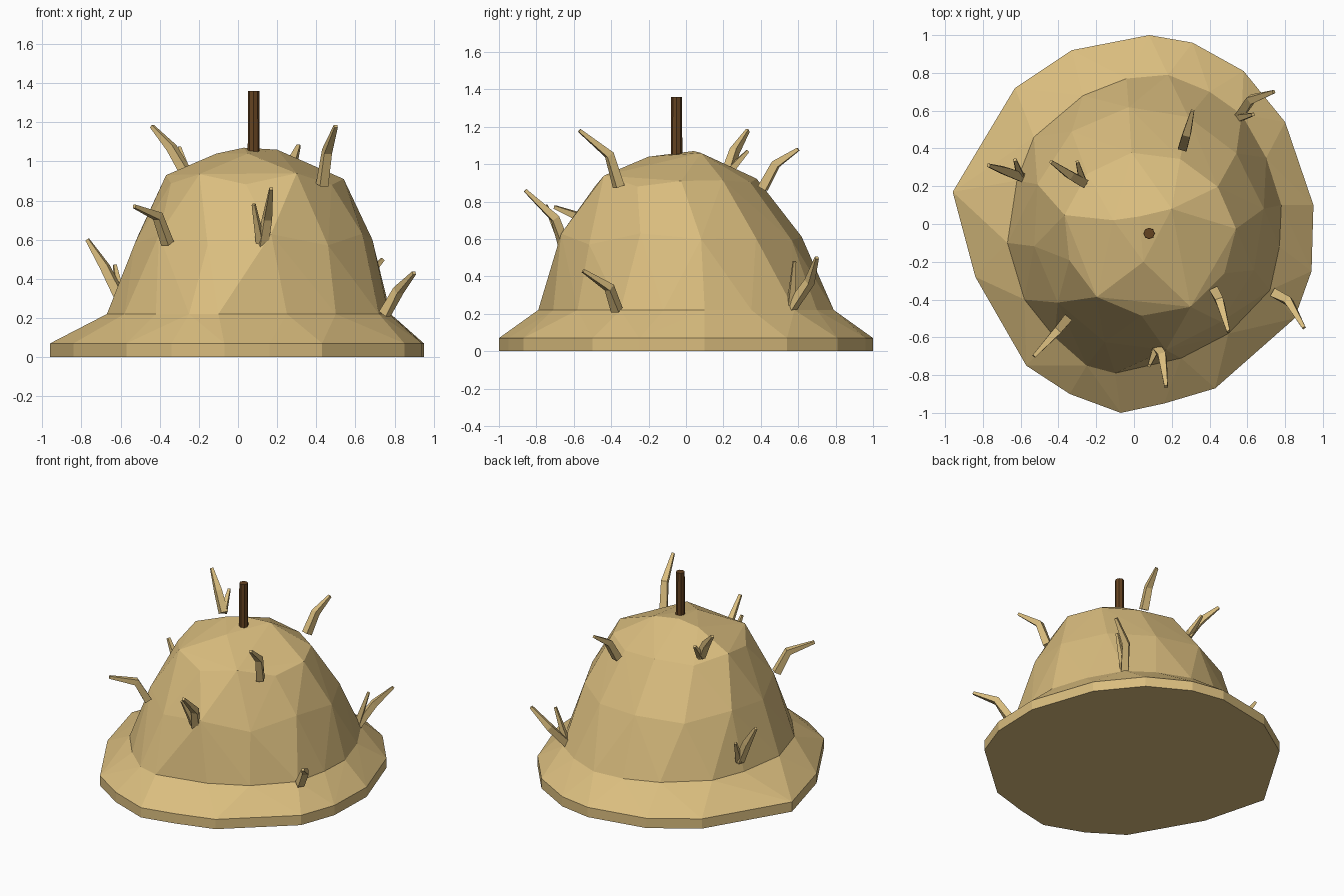
import bpy
import bmesh
from math import cos, sin, tau
from mathutils import Vector

cube = bpy.data.objects.get("Cube")
if cube:
    bpy.data.objects.remove(cube, do_unlink=True)


def make_material(name, colour):
    mat = bpy.data.materials.new(name)
    mat.use_nodes = True
    mat.diffuse_color = (*colour, 1)
    mat.node_tree.nodes["Principled BSDF"].inputs["Base Color"].default_value = (*colour, 1)
    return mat


straw = make_material("straw", (0.70, 0.51, 0.21))
brown_wood = make_material("brown wood", (0.13, 0.056, 0.015))


def finish(bm, name, material):
    """Turn a bmesh into a flat shaded object."""
    bmesh.ops.recalc_face_normals(bm, faces=bm.faces)
    mesh = bpy.data.meshes.new(name)
    bm.to_mesh(mesh)
    bm.free()
    mesh.materials.append(material)
    obj = bpy.data.objects.new(name, mesh)
    bpy.context.collection.objects.link(obj)
    return obj


def ring(sides, centre, radius_x, radius_y, height, phase):
    """Slightly uneven ring of points around the stack."""
    points = []
    for i in range(sides):
        angle = tau * (i + phase) / sides
        wobble = 1 + 0.025 * sin(5 * i + phase)
        points.append((centre[0] + radius_x * wobble * cos(angle),
                       centre[1] + radius_y * wobble * sin(angle),
                       height + 0.03 * sin(3 * i)))
    return points


def add_hull(bm, points):
    verts = [bm.verts.new(p) for p in points]
    result = bmesh.ops.convex_hull(bm, input=verts)
    loose = [v for v in verts if v.is_valid and not v.link_faces]
    bmesh.ops.delete(bm, geom=loose, context="VERTS")
    return result


# Outlines of the ground skirt and of the foot of the dome
skirt_outline = [
    (.08, 1), (.31, .96), (.58, .81), (.8, .54), (.95, .1), (.94, -.25),
    (.85, -.5), (.43, -.87), (.16, -.95), (-.07, -1), (-.34, -.9),
    (-.57, -.75), (-.84, -.28), (-.96, .17), (-.63, .72), (-.33, .92)]
foot_outline = [
    (.18, .79), (.4, .7), (.57, .58), (.7, .35), (.78, .1), (.77, -.12),
    (.72, -.35), (.5, -.58), (.25, -.71), (-.1, -.79), (-.25, -.75),
    (-.42, -.6), (-.58, -.4), (-.67, -.1), (-.62, .23), (-.53, .46),
    (-.27, .68), (-.04, .77)]
foot_height = 0.22
foot = [(x, y, foot_height) for x, y in foot_outline]

# Haystack: skirt hull and dome hull welded along the foot
stack = bmesh.new()
add_hull(stack, [(x, y, z) for x, y in skirt_outline for z in (0, 0.07)] + foot)
add_hull(stack, foot
         + ring(12, (.07, -.02), .62, .64, .6, .3)
         + ring(11, (.08, -.05), .46, .43, .91, .1)
         + [(-.11, .02, 1.04), (.2, .08, 1.06), (.03, .04, 1.07), (.05, -.2, 1.04)])
inner = [f for f in stack.faces
         if all(abs(v.co.z - foot_height) < 1e-4 for v in f.verts)]
bmesh.ops.delete(stack, geom=inner, context="FACES")
bmesh.ops.remove_doubles(stack, verts=stack.verts, dist=0.001)
bmesh.ops.dissolve_limit(stack, angle_limit=0.01, verts=stack.verts, edges=stack.edges)
finish(stack, "haystack", straw)


# Straws poking out: tapered square stalks along a path
def add_stalk(bm, path, widths):
    path = [Vector(p) for p in path]
    last = len(path) - 1
    loops = []
    for i, (point, width) in enumerate(zip(path, widths)):
        direction = path[min(i + 1, last)] - path[max(i - 1, 0)]
        turn = direction.to_track_quat("Z", "Y")
        corners = [(-1, -1), (1, -1), (1, 1), (-1, 1)]
        loops.append([bm.verts.new(point + turn @ Vector((a * width, b * width, 0)))
                      for a, b in corners])
    for low, high in zip(loops, loops[1:]):
        for k in range(4):
            n = (k + 1) % 4
            bm.faces.new((low[k], low[n], high[n], high[k]))
    bm.faces.new(loops[0][::-1])
    bm.faces.new(loops[-1])


# Root, bend, tip and, where forked, the tip of the short prong
straws = {
    "upper_right_straw": [(-.27, .22, .95), (-.34, .26, 1.07), (-.44, .33, 1.18), (-.3, .33, 1.07)],
    "upper_left_straw": [(.43, -.36, .88), (.455, -.41, 1.05), (.5, -.57, 1.18)],
    "upper_back_straw": [(.26, .41, .87), (.28, .48, 1), (.31, .6, 1.08)],
    "front_right_straw": [(-.36, -.51, .58), (-.41, -.57, .72), (-.53, -.7, .77)],
    "front_straw": [(.12, -.65, .56), (.15, -.7, .71), (.17, -.86, .86), (.08, -.75, .78)],
    "low_left_straw": [(.75, -.37, .22), (.82, -.41, .34), (.9, -.55, .43)],
    "low_right_straw": [(-.6, .25, .3), (-.68, .28, .46), (-.77, .31, .6), (-.63, .34, .47)],
    "low_back_straw": [(.55, .56, .23), (.62, .66, .37), (.74, .7, .5), (.63, .58, .48)],
}
for name, points in straws.items():
    bm = bmesh.new()
    add_stalk(bm, points[:3], (.024, .021, .009))
    if len(points) > 3:
        add_stalk(bm, (points[0], points[3]), (.02, .008))
    finish(bm, name, straw)

# Wooden pole through the top
pole = bmesh.new()
bmesh.ops.create_cone(pole, cap_ends=True, segments=8, radius1=.031, radius2=.029, depth=.46)
bmesh.ops.translate(pole, verts=pole.verts, vec=(.08, -.05, 1.13))
finish(pole, "centre_pole", brown_wood)
